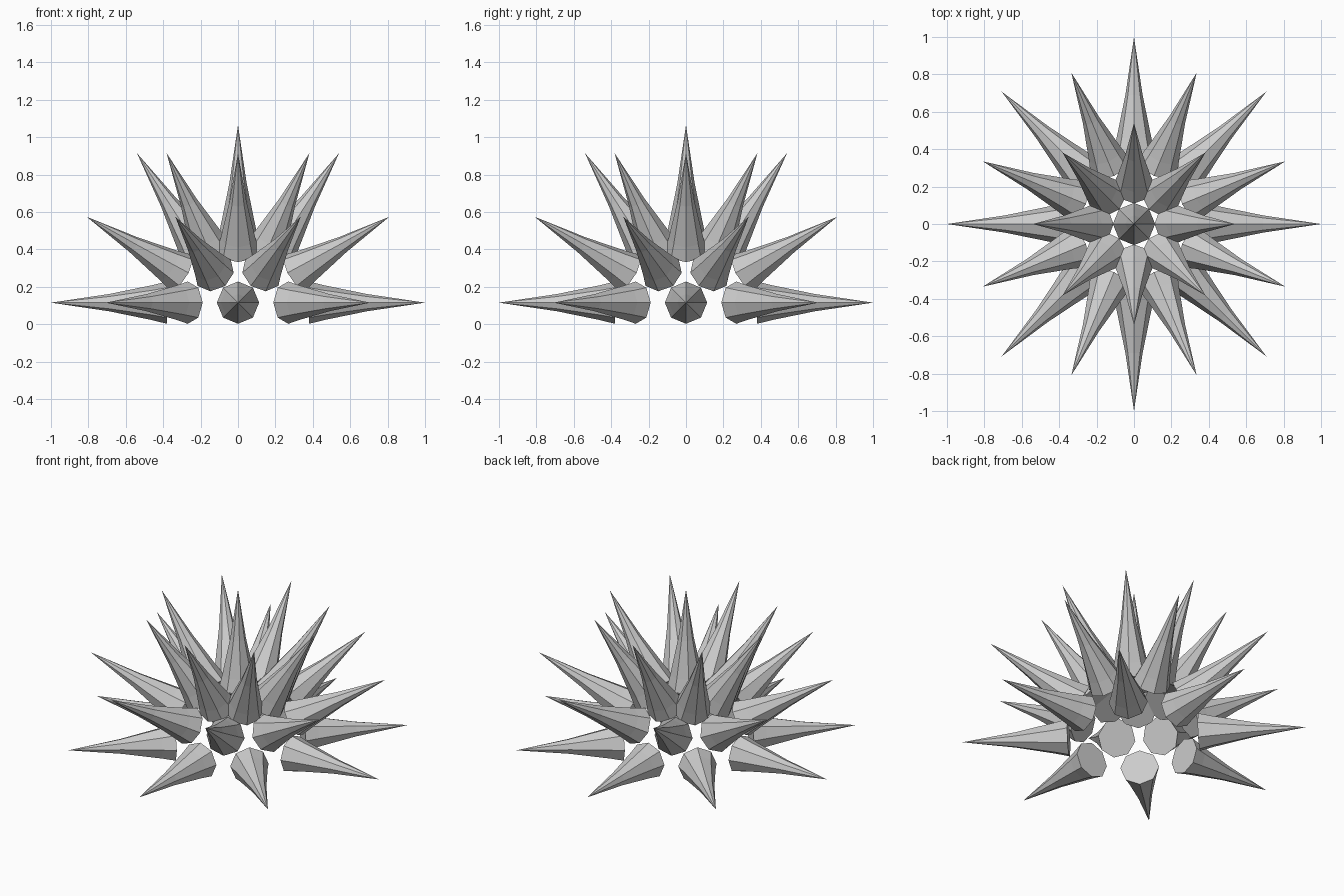
import bpy, bmesh
from math import cos, sin, pi, radians
from mathutils import Vector

if "Cube" in bpy.data.objects:
    bpy.data.objects.remove(bpy.data.objects["Cube"])

SIDES = 8
LENGTH = 0.62
CENTRE_Z = 0.115
# (fraction along spike, radius): flared foot, then a slim point
PROFILE = [(0, 0.113), (0.13, 0.093), (0.5, 0.046)]


def spike(name, elev, azim):
    out = Vector((cos(elev) * cos(azim), cos(elev) * sin(azim), sin(elev)))
    side = Vector((-sin(azim), cos(azim), 0))
    up = out.cross(side)
    # feet sit on a slightly flattened dome
    foot = Vector((0.38 * out.x, 0.38 * out.y, 0.33 * out.z + CENTRE_Z))
    bm = bmesh.new()
    rings = []
    for t, r in PROFILE:
        rings.append([bm.verts.new(foot + out * (t * LENGTH)
                      + side * (r * cos(2 * pi * i / SIDES))
                      + up * (r * sin(2 * pi * i / SIDES)))
                      for i in range(SIDES)])
    tip = bm.verts.new(foot + out * LENGTH)
    bm.faces.new(rings[0][::-1])
    for i in range(SIDES):
        j = (i + 1) % SIDES
        for a, b in zip(rings, rings[1:]):
            bm.faces.new((a[i], a[j], b[j], b[i]))
        bm.faces.new((rings[-1][i], rings[-1][j], tip))
    bmesh.ops.recalc_face_normals(bm, faces=bm.faces)
    mesh = bpy.data.meshes.new(name)
    bm.to_mesh(mesh)
    bm.free()
    bpy.context.collection.objects.link(bpy.data.objects.new(name, mesh))


# three staggered rings of eight spikes, plus one on top
for name, elev, offset in (("lower_spike", 0, 0), ("middle_spike", 28.9, 22.5),
                           ("upper_spike", 57.3, 0)):
    for k in range(8):
        spike(f"{name}_{k + 1}", radians(elev), radians(offset + 45 * k))
spike("top_spike", pi / 2, 0)
